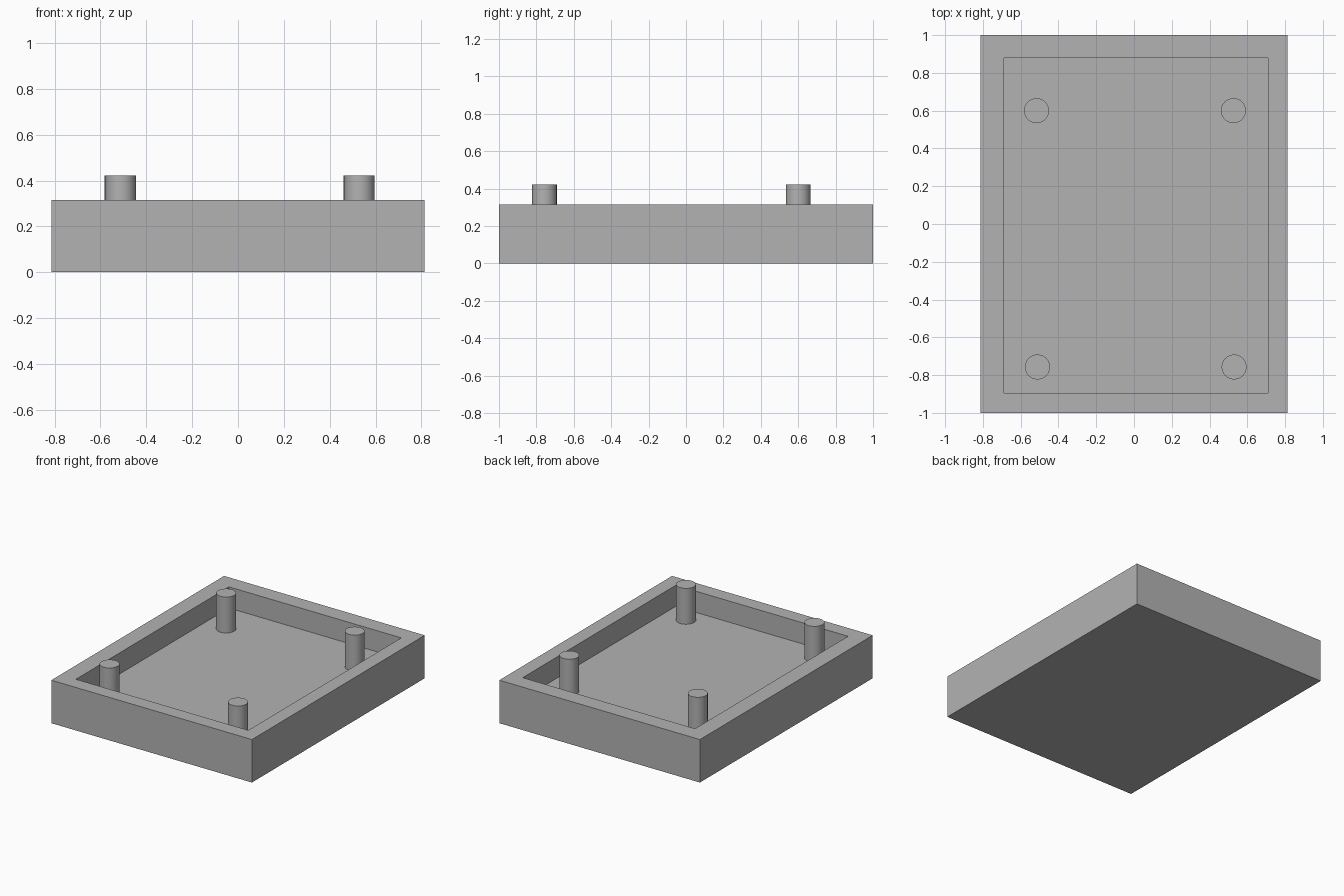
import bpy
import bmesh
from mathutils import Vector

if "Cube" in bpy.data.objects:
    bpy.data.objects.remove(bpy.data.objects["Cube"])

RIM, FLOOR, POST_TOP = 0.315, 0.16, 0.423
HALF_X, HALF_Y = 0.813, 1.0

grey = bpy.data.materials.new("plain_grey")
grey.use_nodes = True
grey.diffuse_color = (0.45, 0.45, 0.45, 1)
grey.node_tree.nodes["Principled BSDF"].inputs["Base Color"].default_value = grey.diffuse_color


def add_object(name, bm):
    mesh = bpy.data.meshes.new(name)
    bm.normal_update()
    bm.to_mesh(mesh)
    bm.free()
    mesh.materials.append(grey)
    obj = bpy.data.objects.new(name, mesh)
    bpy.context.collection.objects.link(obj)
    return obj


# Tray: a box whose top face is inset to the cavity outline and sunk to the floor
bm = bmesh.new()
bmesh.ops.create_cube(bm, size=2)
for v in bm.verts:
    v.co = Vector((v.co.x * HALF_X, v.co.y * HALF_Y, RIM if v.co.z > 0 else 0))
bm.normal_update()
top = max(bm.faces, key=lambda f: f.calc_center_median().z)
bmesh.ops.inset_region(bm, faces=[top], thickness=0.1)
for v in top.verts:
    v.co.x = 0.709 if v.co.x > 0 else -0.688
    v.co.y = 0.878 if v.co.y > 0 else -0.894
wall = bmesh.ops.extrude_discrete_faces(bm, faces=[top])
for v in wall["faces"][0].verts:
    v.co.z = FLOOR
add_object("tray", bm)

# Round posts standing on the tray floor
posts = {
    "back_right_post": (-0.516, 0.6),
    "back_left_post": (0.526, 0.6),
    "front_right_post": (-0.511, -0.757),
    "front_left_post": (0.53, -0.757),
}
for name, (x, y) in posts.items():
    bm = bmesh.new()
    bmesh.ops.create_cone(bm, cap_ends=True, segments=48, radius1=0.066,
                          radius2=0.066, depth=POST_TOP - FLOOR)
    post = add_object(name, bm)
    post.location = (x, y, (POST_TOP + FLOOR) / 2)
    bpy.ops.object.select_all(action="DESELECT")
    post.select_set(True)
    bpy.context.view_layer.objects.active = post
    bpy.ops.object.shade_smooth_by_angle()
